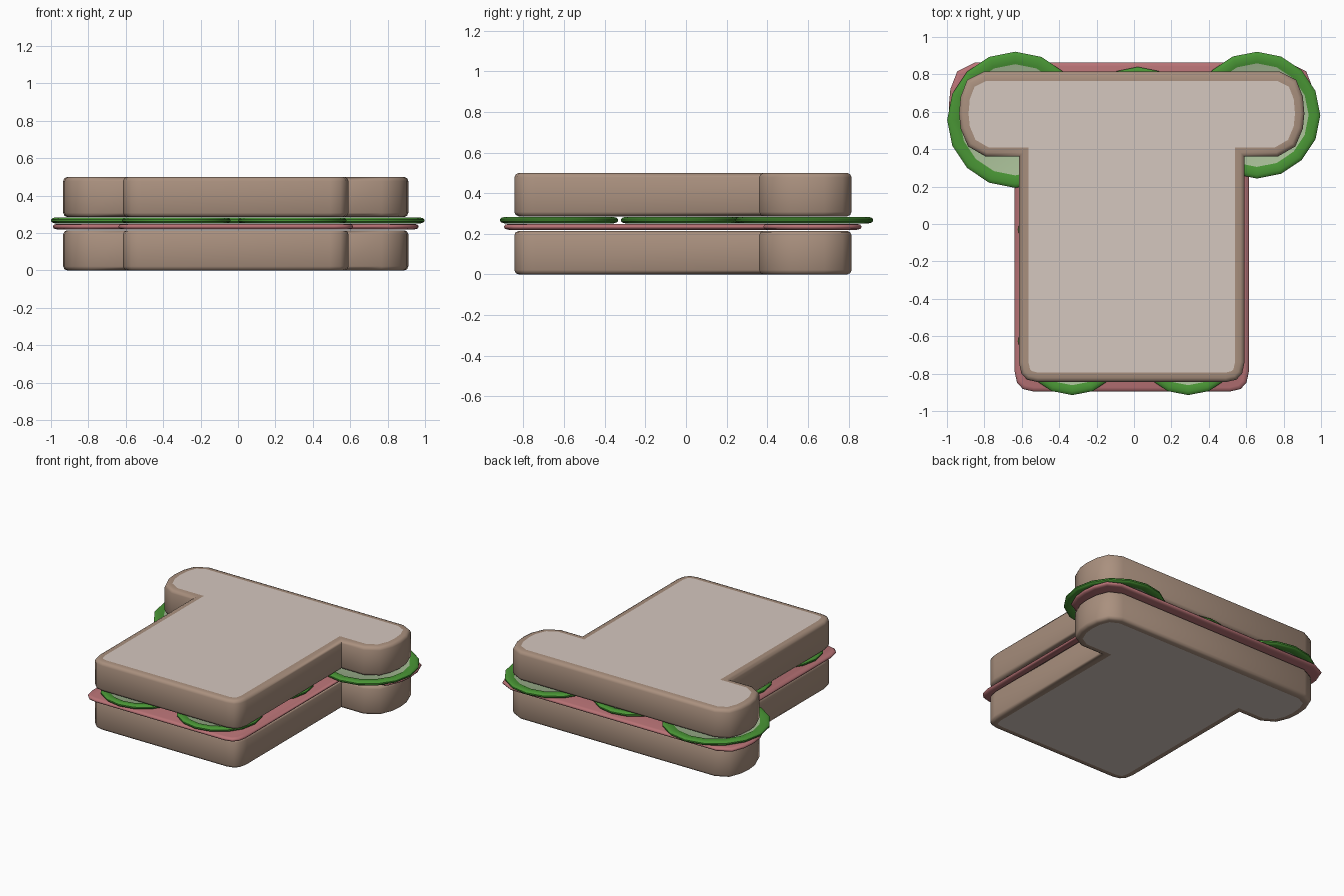
import bpy, bmesh, math
from mathutils import Vector

if "Cube" in bpy.data.objects:
    bpy.data.objects.remove(bpy.data.objects["Cube"])


def material(name, rgb):
    m = bpy.data.materials.new(name)
    m.diffuse_color = (*rgb, 1)
    m.use_nodes = True
    m.node_tree.nodes["Principled BSDF"].inputs["Base Color"].default_value = m.diffuse_color
    return m


CRUST = material("crust brown", (0.40, 0.28, 0.21))
CRUMB = material("crumb beige", (0.66, 0.57, 0.52))
HAM = material("ham pink", (0.48, 0.17, 0.18))
SKIN = material("cucumber skin green", (0.066, 0.30, 0.035))
FLESH = material("cucumber flesh pale green", (0.38, 0.50, 0.30))


def inset(pts, d):
    """Offset a counter-clockwise outline inward by d with mitred corners."""
    out = []
    for i, p in enumerate(pts):
        a = (p - pts[i - 1]).normalized()
        b = (pts[(i + 1) % len(pts)] - p).normalized()
        na, nb = Vector((-a.y, a.x)), Vector((-b.y, b.x))
        out.append(p + (na + nb) * d / (1 + na.dot(nb)))
    return out


def loft(name, pts, profile, side, cap):
    """Stack inset copies of an outline; profile is (inset, z) from bottom to top."""
    bm = bmesh.new()
    rings = [[bm.verts.new((p.x, p.y, z)) for p in inset(pts, d)] for d, z in profile]
    n = len(pts)
    for lo, hi in zip(rings, rings[1:]):
        for i in range(n):
            j = (i + 1) % n
            bm.faces.new((lo[i], lo[j], hi[j], hi[i]))
    for ring in (rings[0][::-1], rings[-1]):
        bm.faces.new(ring).material_index = 1
    mesh = bpy.data.meshes.new(name)
    bm.to_mesh(mesh)
    bm.free()
    mesh.materials.append(side)
    mesh.materials.append(cap)
    ob = bpy.data.objects.new(name, mesh)
    bpy.context.collection.objects.link(ob)
    bpy.ops.object.select_all(action='DESELECT')
    ob.select_set(True)
    bpy.context.view_layer.objects.active = ob
    bpy.ops.object.shade_smooth_by_angle(angle=math.radians(40))
    return ob


def mirrored(half, top_to_bottom):
    """Mirror a profile of (inset, height) into a symmetric top and bottom."""
    z0, z1 = top_to_bottom
    return [(d, z0 + h) for d, h in half] + [(d, z1 - h) for d, h in reversed(half)]


# Loaf outline, right half from bottom to top
HALF = [(.505, -.845), (.56, -.832), (.59, -.80), (.603, -.74),
        (.603, .36), (.78, .36), (.875, .415), (.915, .51),
        (.923, .59), (.915, .68), (.88, .77), (.79, .815)]


def loaf(scale=1.0, stem_scale=1.0):
    right = [(x * (stem_scale if x < .61 else scale), y * scale) for x, y in HALF]
    full = right + [(-x, y) for x, y in reversed(right)]
    return [Vector((x - .012, y)) for x, y in full]


# Bread slices
slice_edge = [(.05, 0), (.022, 0), (.007, .007), (0, .022)]
for name, span in (("bottom_bread", (0, .215)), ("top_bread", (.286, .5))):
    loft(name, loaf(), mirrored(slice_edge, span), CRUST, CRUMB)

# Ham sheet
loft("ham_slice", loaf(1.06, 1.04),
     mirrored([(.022, 0), (.006, .004), (0, .012)], (.22, .249)), HAM, HAM)

# Cucumber slices: x, y, radius
cucumbers = [(-.635, .557, .364), (.657, .582, .339), (.02, .55, .29)]
cucumbers += [(x, y, .29) for x in (-.33, .29) for y in (-.03, -.625)]
for i, (x, y, r) in enumerate(cucumbers):
    circle = [Vector((x + r * math.cos(k * math.tau / 16),
                      y + r * math.sin(k * math.tau / 16))) for k in range(16)]
    edge = [(.18 * r, .006), (.15 * r, .001), (.02, 0), (.006, .004), (0, .011)]
    loft(f"cucumber_slice_{i + 1}", circle, mirrored(edge, (.252, .283)), SKIN, FLESH)
